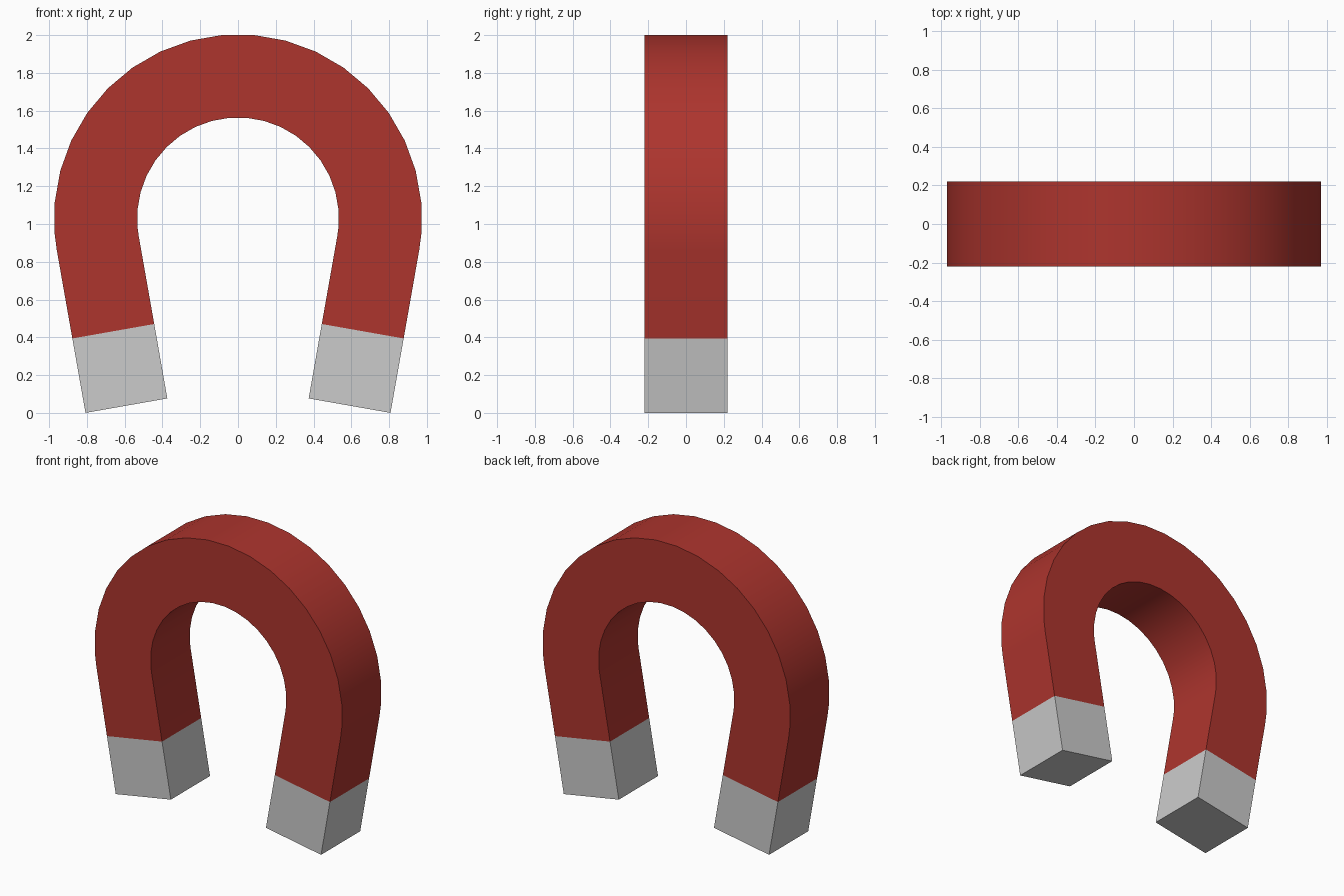
import bpy, bmesh
from math import sin, cos, radians

if "Cube" in bpy.data.objects:
    bpy.data.objects.remove(bpy.data.objects["Cube"])

CENTRE_Z, R_OUT, R_IN, HALF_Y = 1.03, 0.974, 0.534, 0.22
ARC_END, LEG, TIP = 100, 0.874, 0.40


def station(deg, drop=0.0):
    """Inner and outer (x, z) points of a cross-section, slid down the leg by drop."""
    a = radians(deg)
    s = 1 if deg > 0 else -1
    dx, dz = s * cos(a) * drop, -s * sin(a) * drop
    return [(r * sin(a) + dx, CENTRE_Z + r * cos(a) + dz) for r in (R_IN, R_OUT)]


def sweep(name, stations, cap_end=False):
    """Rectangular bar through the given cross-sections."""
    bm = bmesh.new()
    rings = []
    for (xi, zi), (xo, zo) in stations:
        rings.append([bm.verts.new(p) for p in (
            (xi, -HALF_Y, zi), (xo, -HALF_Y, zo), (xo, HALF_Y, zo), (xi, HALF_Y, zi))])
    for a, b in zip(rings, rings[1:]):
        for i in range(4):
            j = (i + 1) % 4
            bm.faces.new((a[i], a[j], b[j], b[i]))
    if cap_end:
        bm.faces.new(rings[-1])
    bmesh.ops.recalc_face_normals(bm, faces=bm.faces)
    mesh = bpy.data.meshes.new(name)
    bm.to_mesh(mesh)
    bm.free()
    obj = bpy.data.objects.new(name, mesh)
    bpy.context.collection.objects.link(obj)
    return obj


# Red horseshoe body: 200 degree arc with two straight splayed legs
arc = [-ARC_END] + list(range(-95, 96, 10)) + [ARC_END]
body = sweep("magnet_body",
             [station(-ARC_END, LEG - TIP)]
             + [station(d) for d in arc]
             + [station(ARC_END, LEG - TIP)])
# Orient the open tube outwards: the topmost face must point up
top = max(body.data.polygons, key=lambda p: p.center.z)
if top.normal.z < 0:
    body.data.flip_normals()
red = bpy.data.materials.new("red_paint")
red.diffuse_color = (0.42, 0.035, 0.027, 1)
red.use_nodes = True
red.node_tree.nodes["Principled BSDF"].inputs["Base Color"].default_value = red.diffuse_color
body.data.materials.append(red)
bpy.context.view_layer.objects.active = body
body.select_set(True)
bpy.ops.object.shade_smooth_by_angle(angle=radians(30))

# Bare metal pole tips
for side, label in ((-1, "left"), (1, "right")):
    tip = sweep(f"pole_tip_{label}",
                [station(side * ARC_END, LEG - TIP), station(side * ARC_END, LEG)],
                cap_end=True)
    bottom = min(tip.data.polygons, key=lambda p: p.center.z)
    if bottom.normal.z > 0:
        tip.data.flip_normals()
